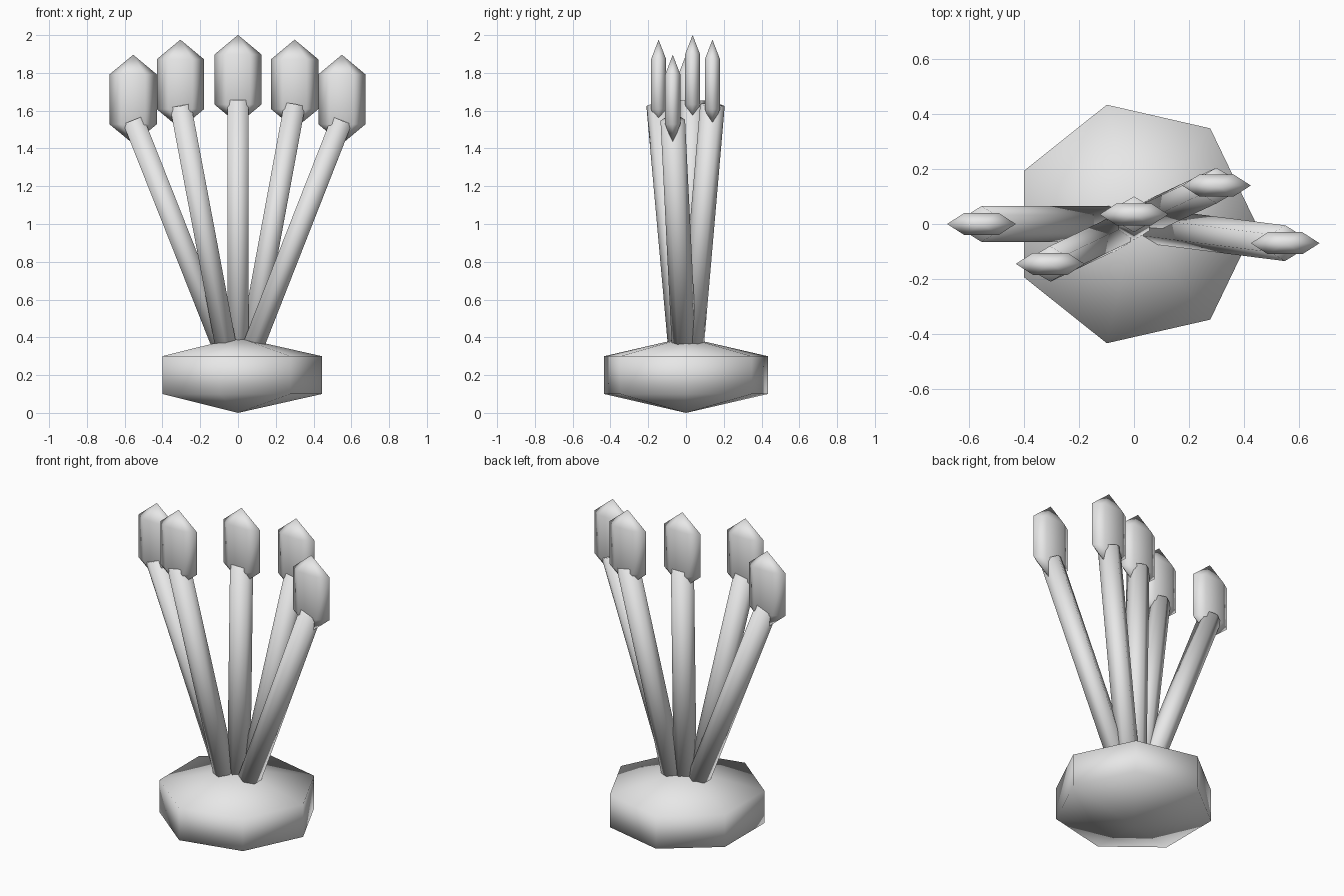
import bpy, bmesh, math
from mathutils import Vector, Matrix

cube = bpy.data.objects.get("Cube")
if cube:
    bpy.data.objects.remove(cube)

grey = bpy.data.materials.new("plain grey")
grey.use_nodes = True
grey.diffuse_color = (0.8, 0.8, 0.8, 1)
grey.node_tree.nodes["Principled BSDF"].inputs["Base Color"].default_value = (0.8, 0.8, 0.8, 1)


def finish(name, bm):
    bmesh.ops.recalc_face_normals(bm, faces=bm.faces)
    for face in bm.faces:
        face.smooth = True
    mesh = bpy.data.meshes.new(name)
    bm.to_mesh(mesh)
    bm.free()
    mesh.materials.append(grey)
    obj = bpy.data.objects.new(name, mesh)
    bpy.context.collection.objects.link(obj)
    return obj


def pointed_prism(name, sides, radius, half_side, half_height, centre, depth=1.0):
    """Upright prism closed by a shallow pyramid at each end."""
    bm = bmesh.new()
    rings = []
    for z in (-half_side, half_side):
        turns = [2 * math.pi * i / sides for i in range(sides)]
        rings.append([bm.verts.new((radius * math.cos(t), radius * depth * math.sin(t), z))
                      for t in turns])
    low = bm.verts.new((0, 0, -half_height))
    high = bm.verts.new((0, 0, half_height))
    for i in range(sides):
        j = (i + 1) % sides
        bm.faces.new((rings[0][i], rings[0][j], rings[1][j], rings[1][i]))
        bm.faces.new((low, rings[0][j], rings[0][i]))
        bm.faces.new((high, rings[1][i], rings[1][j]))
    obj = finish(name, bm)
    obj.location = centre
    return obj


def stem(name, start, end, radius):
    """Six-sided rod with corners facing front and back."""
    start, end = Vector(start), Vector(end)
    axis = end - start
    d = axis.normalized()
    y = Vector((0, 1, 0))
    y = (y - d * y.dot(d)).normalized()
    x = y.cross(d)
    frame = Matrix((x, y, d)).transposed().to_4x4()
    bm = bmesh.new()
    bmesh.ops.create_cone(bm, cap_ends=True, segments=6, radius1=radius,
                          radius2=radius, depth=axis.length)
    # Put a corner on the local y axis whatever the starting corner is
    v = bm.verts[:][0].co
    spin = Matrix.Rotation(math.pi / 2 - math.atan2(v.y, v.x), 4, 'Z')
    bm.transform(Matrix.Translation((start + end) / 2) @ frame @ spin)
    return finish(name, bm)


# Seven-sided base
pointed_prism("base", 7, 0.445, 0.1, 0.2, (0, 0, 0.2))

# Fan of stems, each carrying a flattened pointed bud
buds = {
    "far_right": (-0.555, 0.0, 1.66),
    "right": (-0.305, -0.145, 1.74),
    "middle": (0.0, 0.035, 1.765),
    "left": (0.30, 0.14, 1.74),
    "far_left": (0.55, -0.07, 1.66),
}
for place, (x, y, z) in buds.items():
    pointed_prism(place + "_bud", 6, 0.125, 0.132, 0.236, (x, y, z), 0.37)
    reach = math.hypot(x, y)
    foot = min(0.06, reach * 0.2) / reach
    stem(place + "_stem", (x * foot, y * foot, 0.3), (x, y, z - 0.11), 0.065)
